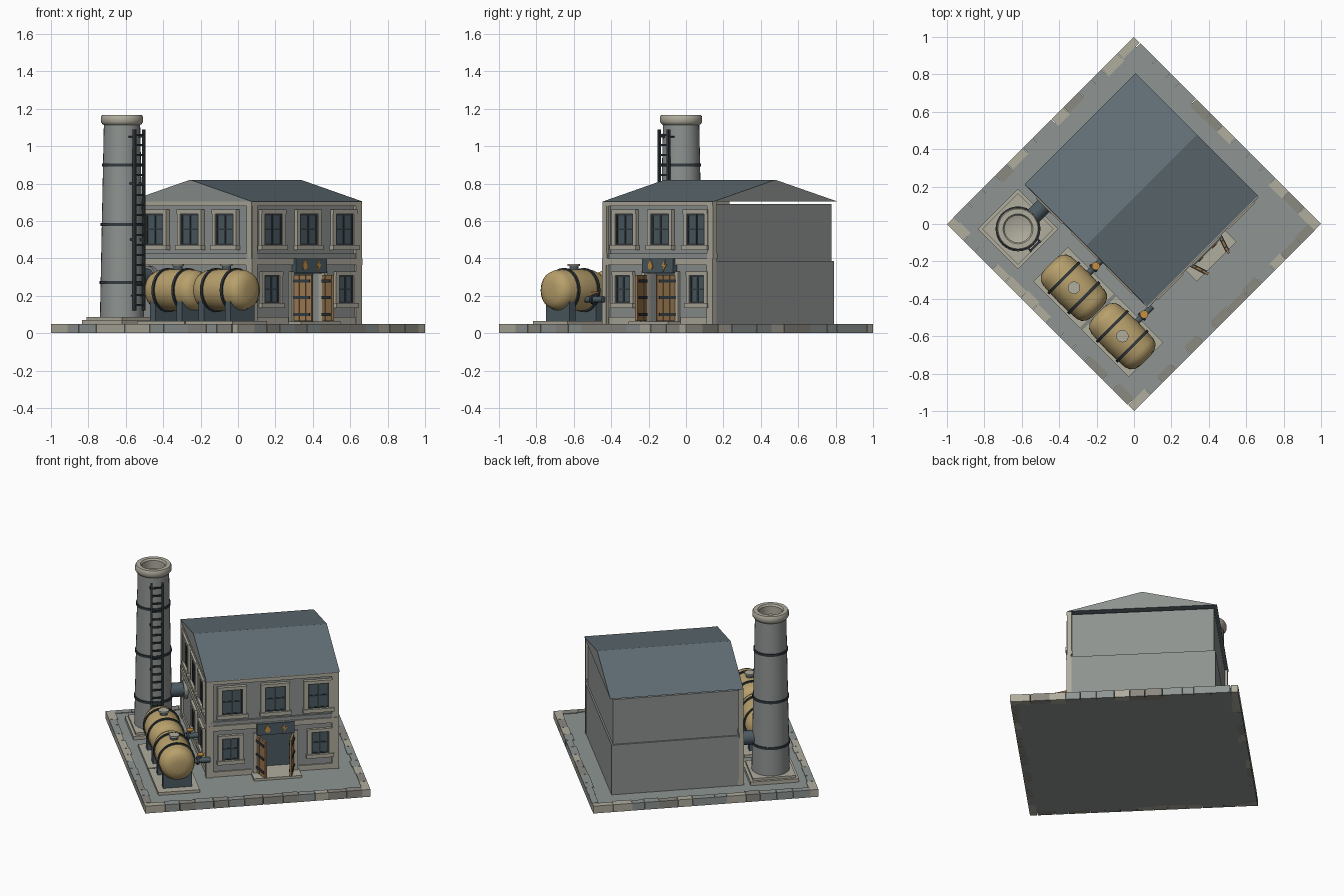
import bpy, bmesh, math, random
from mathutils import Matrix, Vector

if "Cube" in bpy.data.objects:
    bpy.data.objects.remove(bpy.data.objects["Cube"])

random.seed(4)
TURN = Matrix.Rotation(math.radians(45), 4, 'Z')   # whole site is turned 45 degrees


def lin(c):
    c /= 255
    return c / 12.92 if c <= 0.04045 else ((c + 0.055) / 1.055) ** 2.4


MATS = {}
for key, name, rgb in [
        ('wall', 'grey plaster', (142, 147, 144)), ('roof', 'slate blue', (98, 112, 118)),
        ('trim', 'pale stone', (176, 172, 158)), ('tank', 'ochre paint', (184, 160, 108)),
        ('wood', 'brown wood', (152, 118, 80)), ('gold', 'orange sign paint', (200, 142, 66)),
        ('dark', 'dark iron', (50, 58, 63)), ('steel', 'blue steel', (76, 91, 98)),
        ('brick', 'warm grey stone', (138, 136, 128)), ('ground', 'grey paving', (142, 149, 147))]:
    m = bpy.data.materials.new(name)
    m.diffuse_color = (*[lin(c) for c in rgb], 1)
    m.use_nodes = True
    m.node_tree.nodes["Principled BSDF"].inputs["Base Color"].default_value = m.diffuse_color
    MATS[key] = m


class Part:
    """Collects primitives of several colours into one object."""
    def __init__(self, name):
        self.name, self.bm, self.keys = name, bmesh.new(), []

    def idx(self, key):
        if key not in self.keys:
            self.keys.append(key)
        return self.keys.index(key)

    def paint(self, verts, key):
        for f in {f for v in verts for f in v.link_faces}:
            f.material_index = self.idx(key)

    def box(self, key, x, y, z, mat=Matrix()):
        c = [(a + b) / 2 for a, b in (x, y, z)]
        s = [abs(b - a) for a, b in (x, y, z)]
        m = mat @ Matrix.Translation(c) @ Matrix.Diagonal((*s, 1))
        self.paint(bmesh.ops.create_cube(self.bm, size=1, matrix=m)['verts'], key)

    def lathe(self, key, centre, profile, axis='Z', n=24):
        """Spin (radius, height) points around an axis."""
        turn = {'Z': Matrix(), 'X': Matrix.Rotation(math.pi / 2, 4, 'Y'),
                'Y': Matrix.Rotation(-math.pi / 2, 4, 'X')}[axis]
        m = Matrix.Translation(centre) @ turn
        rings = [[self.bm.verts.new(m @ Vector((r * math.cos(2 * math.pi * i / n),
                                                r * math.sin(2 * math.pi * i / n), h)))
                  for i in range(n)] for r, h in profile]
        for a, b in zip(rings, rings[1:]):
            for i in range(n):
                j = (i + 1) % n
                self.bm.faces.new((a[i], a[j], b[j], b[i]))
        for ring in (rings[0][::-1], rings[-1]):
            self.bm.faces.new(ring)
        self.paint([v for r in rings for v in r], key)

    def prism(self, key, outline, depth):
        """Close an outline of points and push it along a vector."""
        a = [self.bm.verts.new(p) for p in outline]
        b = [self.bm.verts.new(Vector(p) + Vector(depth)) for p in outline]
        self.bm.faces.new(a)
        self.bm.faces.new(b[::-1])
        for i in range(len(a)):
            j = (i + 1) % len(a)
            self.bm.faces.new((a[j], a[i], b[i], b[j]))
        self.paint(a + b, key)

    def done(self, smooth=False):
        bmesh.ops.recalc_face_normals(self.bm, faces=self.bm.faces)
        self.bm.transform(TURN)
        me = bpy.data.meshes.new(self.name)
        self.bm.to_mesh(me)
        self.bm.free()
        for k in self.keys:
            me.materials.append(MATS[k])
        ob = bpy.data.objects.new(self.name, me)
        bpy.context.collection.objects.link(ob)
        if smooth:
            bpy.context.view_layer.objects.active = ob
            ob.select_set(True)
            bpy.ops.object.shade_smooth_by_angle(angle=math.radians(35))
            ob.select_set(False)


# Ground slab and stone kerb
H, K = 0.707, 0.048
p = Part('ground_slab')
p.box('ground', (-H + .03, H - .03), (-H + .03, H - .03), (0, .046))
p.done()
p = Part('kerb_stones')
for side in range(4):
    rot = Matrix.Rotation(side * math.pi / 2, 4, 'Z')
    cuts = [-H, -H + .125] + [-H + .125 + (2 * H - .173) * (i + random.uniform(-.2, .2)) / 12
                              for i in range(1, 12)] + [H - K]
    for i, (a, b) in enumerate(zip(cuts, cuts[1:])):
        key = 'trim' if i == 0 else random.choice(['ground', 'ground', 'brick', 'trim'])
        p.box(key, (a + .001, b - .001), (-H, -H + K + random.uniform(-.008, .008)), (0, .05), rot)
p.done()

# Building body with a recessed doorway
U0, U1, V0, V1 = -.25, .565, -.355, .555
DC = .17                                             # door centre
p = Part('building_walls')
p.box('wall', (U0, U1), (V0 + .08, V1), (.045, .385))
p.box('wall', (U0, DC - .115), (V0, V0 + .08), (.045, .385))
p.box('wall', (DC + .115, U1), (V0, V0 + .08), (.045, .385))
p.box('wall', (DC - .115, DC + .115), (V0, V0 + .08), (.32, .385))
p.box('steel', (DC - .115, DC + .115), (V0 + .074, V0 + .081), (.06, .32))
p.box('wall', (U0 + .01, U1 - .01), (V0 + .005, V1 - .01), (.385, .69))
p.done()

# Gabled roof
p = Part('roof')
p.prism('roof', [(-.262, -.362, .705), (-.262, .565, .705), (-.262, .1, .82)], (.837, 0, 0))
p.bm.normal_update()
for f in p.bm.faces:
    if abs(f.normal.x) > .9:
        f.material_index = p.idx('wall')
p.done()


def wall_box(p, side, key, s, z, out, depth=.03):
    """Box on a decorated wall: s runs along it, out is how far it stands proud."""
    if side == 'door':
        p.box(key, s, (V0 - out, V0 - out + depth), z)
    else:
        p.box(key, (U0 - out, U0 - out + depth), s, z)


# Corner pilasters and ledges on the two decorated walls
p = Part('stone_trim')
for side, lo, hi in (('door', U0 - .015, U1 + .005), ('tank', V0 - .015, V1 + .005)):
    for a, b in ((lo, lo + .045), (hi - .045, hi)):
        wall_box(p, side, 'trim', (a, b), (.05, .37), .014)
        wall_box(p, side, 'trim', (a, b), (.40, .705), .012)
    wall_box(p, side, 'trim', (lo, hi), (.365, .4), .016)
    wall_box(p, side, 'trim', (lo, hi), (.68, .704), .013)
    wall_box(p, side, 'wall', (lo, hi), (.4, .425), .008)
wall_box(p, 'tank', 'trim', (V0, V1), (.05, .085), .008)
for a, b in ((U0, DC - .15), (DC + .15, U1)):
    wall_box(p, 'door', 'trim', (a, b), (.05, .085), .008)
p.done()

# Windows: stone frame, glass, iron glazing bars
p = Part('windows')


def window(side, s, z0, z1, w):
    for a, b in ((-w, -w + .025), (w - .025, w)):
        wall_box(p, side, 'trim', (s + a, s + b), (z0, z1), .016)
    wall_box(p, side, 'trim', (s - w, s + w), (z1 - .022, z1), .018)
    wall_box(p, side, 'trim', (s - w - .006, s + w + .006), (z0 - .005, z0 + .02), .024)
    g = w - .025
    wall_box(p, side, 'steel', (s - g, s + g), (z0 + .02, z1 - .02), .004)
    for c in (-g + .005, 0, g - .005):
        wall_box(p, side, 'dark', (s + c - .005, s + c + .005), (z0 + .02, z1 - .02), .009)
    for c in (z0 + .024, (z0 + z1) / 2, z1 - .026):
        wall_box(p, side, 'dark', (s - g, s + g), (c - .004, c + .004), .008)


for s in (-.1, .17, .44):
    window('door', s, .45, .66, .092)
for s in (-.16, .105, .37):
    window('tank', s, .45, .66, .092)
for s in (-.11, .45):
    window('door', s, .14, .33, .08)
for s in (-.16, .105):
    window('tank', s, .14, .33, .08)
p.done()

# Doorway: step, posts, lintel sign with drop and bolt
p = Part('doorway')
p.box('trim', (DC - .15, DC + .15), (-.455, V0 + .08), (.045, .062))
for s in (-1, 1):
    p.box('trim', (DC + s * .112, DC + s * .14), (V0 - .016, V0 + .03), (.06, .33))
p.box('steel', (DC - .118, DC + .118), (-.385, V0 + .01), (.322, .4))
DROP = [(0, .032), (.014, .008), (.017, -.006), (.01, -.02), (-.01, -.02), (-.017, -.006), (-.014, .008)]
BOLT = [(.008, .032), (-.018, -.002), (-.002, -.002), (-.01, -.032), (.019, .006), (.003, .006)]
for c, shape in ((DC - .052, DROP), (DC + .052, BOLT)):
    p.prism('gold', [(c + x, -.384, .361 + z) for x, z in shape], (0, -.006, 0))
p.done()

# Double doors standing open
p = Part('open_doors')
for s in (-1, 1):
    m = Matrix.Translation((DC + s * .112, V0 - .008, 0)) @ Matrix.Rotation(
        math.radians(-90 + s * -18), 4, 'Z')
    for i in range(3):
        p.box('wood', (i * .038, i * .038 + .036), (-.007, .007), (.065, .312), m)
    for z in (.1, .19, .28):
        p.box('dark', (0, .1), (-.011, .011), (z - .008, z + .008), m)
p.done()

# Chimney: pad, open tapered stack, cap, iron hoops, flue to the wall
CX, CY = -.457, .42
p = Part('chimney')
p.box('trim', (CX - .152, CX + .152), (CY - .152, CY + .152), (.045, .07))
p.box('trim', (CX - .135, CX + .135), (CY - .135, CY + .135), (.07, .085))
p.lathe('wall', (CX, CY, 0), [(.118, .085), (.097, 1.125), (.08, 1.13), (.08, .09)], n=32)
p.lathe('trim', (CX, CY, 0), [(.079, 1.1), (.105, 1.118), (.113, 1.13), (.113, 1.155),
                              (.107, 1.166), (.08, 1.166), (.072, 1.155), (.072, .1)], n=32)
for z in (.27, .58, .9):
    r = .1205 - .0202 * z
    p.lathe('dark', (CX, CY, 0), [(r - .01, z - .008), (r + .005, z - .008),
                                  (r + .005, z + .008), (r - .01, z + .008)], n=32)
p.lathe('steel', (CX + .09, .41, .3), [(.045, 0), (.045, .13)], 'X')
p.lathe('wall', (U0 - .025, .41, .3), [(.058, 0), (.058, .03)], 'X')
p.done(True)

# Ladder on the chimney
p = Part('ladder')
for s in (-.035, .035):
    p.box('dark', (CX + s - .006, CX + s + .006), (.282, .298), (.12, 1.09))
    for z in (.2, .5, .8, 1.05):
        p.box('dark', (CX + s - .005, CX + s + .005), (.29, .36), (z - .005, z + .005))
for i in range(18):
    z = .15 + i * .0535
    p.box('dark', (CX - .035, CX + .035), (.285, .295), (z - .005, z + .005))
p.done()

# Two storage tanks with pads, saddles, hoops, hatches and valve pipes
TU, TZ, R = -.468, .23, .108
for n, tv in enumerate((-.014, -.38)):
    p = Part('storage_tank_%d' % (n + 1))
    p.lathe('tank', (TU, tv, TZ), [(.04, -.18), (.075, -.172), (.098, -.153), (R, -.125), (R + .005, 0),
                                   (R, .125), (.098, .153), (.075, .172), (.04, .18)], 'Y', 28)
    for d in (-.075, .075):
        p.lathe('dark', (TU, tv + d, TZ), [(.1, -.008), (R + .01, -.008), (R + .01, .008), (.1, .008)],
                'Y', 28)
    p.lathe('steel', (TU, tv, 0), [(.024, .32), (.024, .358)])
    p.lathe('trim', (TU, tv, 0), [(.033, .358), (.033, .37)])
    p.lathe('steel', (TU + .08, tv, .18), [(.017, 0), (.017, .145)], 'X', 14)
    p.lathe('dark', (TU + .14, tv, .18), [(.026, 0), (.026, .016)], 'X', 14)
    p.lathe('steel', (TU + .165, tv, .18), [(.006, 0), (.006, .04)], 'Z', 8)
    p.lathe('gold', (TU + .165, tv, .215), [(.022, 0), (.022, .008)], 'Z', 12)
    p.done(True)
    p = Part('tank_stand_%d' % (n + 1))
    p.box('trim', (TU - .13, TU + .13), (tv - .178, tv + .178), (.045, .065))
    for d in (-.1, .1):
        p.box('steel', (TU - .09, TU + .09), (tv + d - .022, tv + d + .022), (.06, .17))
    p.done()
